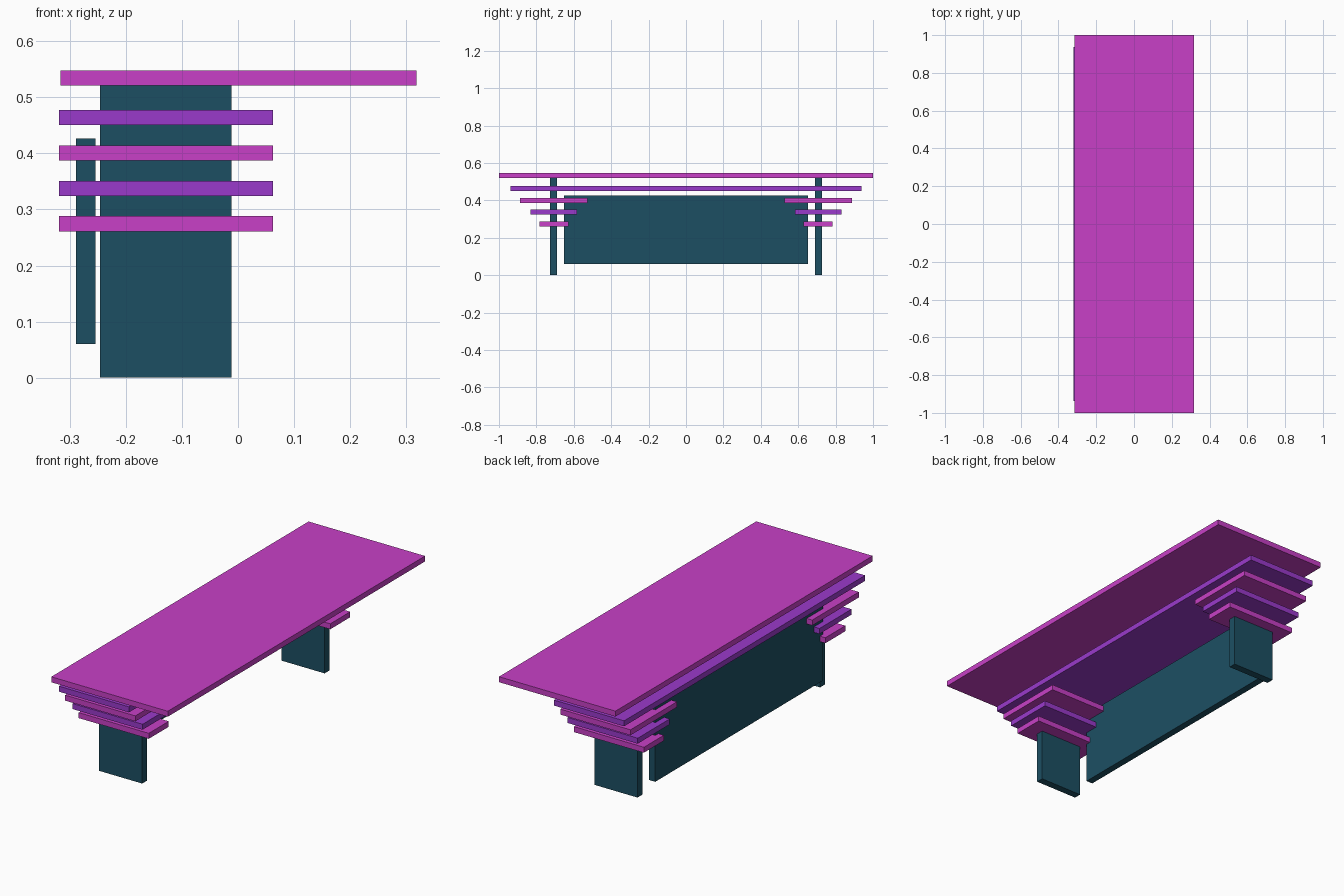
import bpy

if "Cube" in bpy.data.objects:
    bpy.data.objects.remove(bpy.data.objects["Cube"])


def material(name, color):
    mat = bpy.data.materials.new(name)
    mat.diffuse_color = (*color, 1)
    mat.use_nodes = True
    mat.node_tree.nodes["Principled BSDF"].inputs["Base Color"].default_value = mat.diffuse_color
    return mat


magenta = material("magenta", (0.578, 0.051, 0.57))
purple = material("purple", (0.323, 0.042, 0.597))
teal = material("teal", (0.012, 0.078, 0.124))


def box(name, x, y, z, mat):
    """Box from (min, max) ranges on each axis."""
    bpy.ops.mesh.primitive_cube_add(size=1, location=[sum(r) / 2 for r in (x, y, z)])
    obj = bpy.context.object
    obj.name = name
    obj.scale = [r[1] - r[0] for r in (x, y, z)]
    bpy.ops.object.transform_apply(location=True, rotation=False, scale=True)
    obj.data.materials.append(mat)
    return obj


def mirrored_box(name, x, y, z, mat):
    """Box with a twin at the other end of the desk."""
    obj = box(name, x, y, z, mat)
    mod = obj.modifiers.new("mirror_ends", 'MIRROR')
    mod.use_axis = (False, True, False)
    obj_origin = bpy.data.objects.get("desk_centre")
    mod.mirror_object = obj_origin


# Centre point used for mirroring
centre = bpy.data.objects.new("desk_centre", None)
bpy.context.collection.objects.link(centre)
centre.hide_render = True

# Desk top and the long shelf beneath it
shelf_x = (-0.319, 0.0625)
box("desk_top", (-0.316, 0.318), (-1, 1), (0.521, 0.548), magenta)
box("long_shelf", shelf_x, (-0.937, 0.937), (0.450, 0.477), purple)

# Stepped short shelves at both ends, shrinking downwards
steps = [
    ((0.526, 0.888), (0.387, 0.414), magenta),
    ((0.582, 0.831), (0.324, 0.351), purple),
    ((0.628, 0.783), (0.261, 0.288), magenta),
]
for i, (y, z, mat) in enumerate(steps, 1):
    mirrored_box(f"step_shelf_{i}", shelf_x, y, z, mat)

# Legs and the modesty panel
mirrored_box("leg", (-0.246, -0.012), (0.691, 0.728), (0, 0.521), teal)
box("modesty_panel", (-0.289, -0.254), (-0.652, 0.652), (0.06, 0.426), teal)
